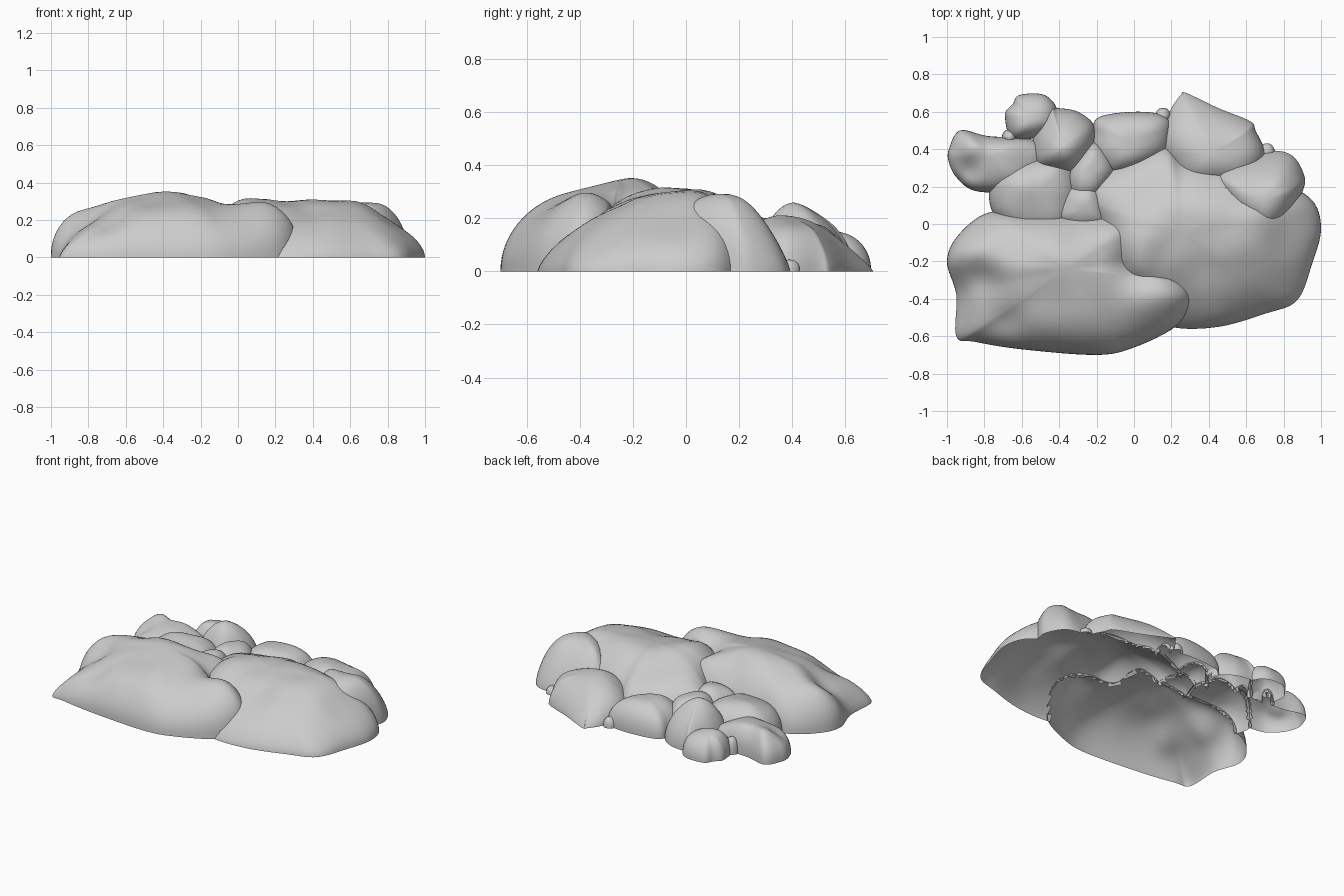
import bpy, bmesh, math
from mathutils import Vector, noise
from mathutils.bvhtree import BVHTree

rocks = []


def smooth_loop(pts, steps):
    """Closed Catmull-Rom curve through the footprint points."""
    n, out = len(pts), []
    for i in range(n):
        p0, p1, p2, p3 = (Vector(pts[(i + k) % n]) for k in (-1, 0, 1, 2))
        for j in range(steps):
            t = j / steps
            out.append(0.5 * (2 * p1 + (p2 - p0) * t
                              + (2 * p0 - 5 * p1 + 4 * p2 - p3) * t * t
                              + (3 * p1 - p0 - 3 * p2 + p3) * t ** 3))
    return out


def rock(name, peak, pts, power=0.85, bumps=(), rings=20, steps=8, rough=0.025):
    """Open boulder: footprint rings shrinking to a peak (x, y, z).
    A third value on a footprint point sets its slope: low = steep, high = sloping."""
    loop = smooth_loop([(p[0], p[1], p[2] if len(p) > 2 else power) for p in pts], steps)
    c = Vector(peak[:2])
    bm = bmesh.new()

    def vert(p, rise):
        z = peak[2] * rise
        for bx, by, r, dz in bumps:
            z += rise * dz * math.exp(-((p.x - bx) ** 2 + (p.y - by) ** 2) / r ** 2)
        z += rise * rough * noise.noise(Vector((p.x * 5, p.y * 5, peak[0] * 9)))
        return bm.verts.new((p.x, p.y, max(z, 0)))

    prev = None
    for k in range(rings):
        t = k / rings
        a = t * math.pi / 2
        ring = []
        for q in loop:
            pw = q.z + (power - q.z) * t * t
            ring.append(vert(c + (q.xy - c) * math.cos(a) ** pw, math.sin(a) ** pw))
        if prev:
            for i in range(len(ring)):
                j = (i + 1) % len(ring)
                bm.faces.new((prev[i], prev[j], ring[j], ring[i]))
        prev = ring
    top = vert(c, 1)
    for i in range(len(prev)):
        bm.faces.new((prev[i], prev[(i + 1) % len(prev)], top))
    bmesh.ops.recalc_face_normals(bm, faces=bm.faces)
    if sum(f.normal.z for f in bm.faces) < 0:
        bmesh.ops.reverse_faces(bm, faces=bm.faces)
    rocks.append((name, bm, BVHTree.FromBMesh(bm)))


# Two large boulders
rock("front_left_boulder", (-0.36, -0.24, 0.325),
     [(-0.95, -0.6, 1.4), (-0.95, -0.38, 1.2), (-1, -0.2, 0.8), (-0.94, -0.06, 0.85),
      (-0.78, 0.06), (-0.55, 0.06), (-0.25, 0.06), (0, 0.05), (0.07, -0.06),
      (0.12, -0.2), (0.22, -0.28, 0.75), (0.29, -0.32, 0.65), (0.31, -0.42, 0.6),
      (0.22, -0.55, 0.75), (0, -0.66), (-0.2, -0.7), (-0.6, -0.67, 1), (-0.85, -0.63, 1.25)], 0.95,
     [(0.17, -0.42, 0.12, 0.045), (-0.9, -0.12, 0.11, 0.05), (-0.82, -0.29, 0.1, -0.06),
      (-0.68, -0.53, 0.1, -0.06), (-0.5, -0.17, 0.12, 0.03), (-0.27, -0.17, 0.12, 0.02),
      (0, -0.23, 0.1, -0.06), (-0.08, -0.05, 0.08, 0.02)])
rock("right_boulder", (0.25, -0.04, 0.3),
     [(0.2, -0.55, 1.4), (0.45, -0.55, 1.3), (0.7, -0.48, 1.25), (0.87, -0.41, 1.25),
      (0.95, -0.22, 1.1), (1, -0.02, 1.1), (0.94, 0.14, 1), (0.72, 0.24), (0.45, 0.32),
      (0.27, 0.35), (0.16, 0.42), (0, 0.37), (-0.24, 0.25), (-0.29, 0.15), (-0.2, 0, 0.8),
      (-0.14, -0.24, 0.8), (0.02, -0.45, 1.2)], 0.95,
     [(0.03, -0.08, 0.15, 0.04), (0.03, -0.25, 0.09, 0.04), (0.65, -0.02, 0.2, 0.045),
      (0.36, -0.28, 0.14, -0.03), (0.05, 0.22, 0.12, -0.02)])

# Medium rocks along the back right
rock("right_rock", (0.69, 0.12, 0.3),
     [(0.42, 0.25), (0.52, 0.06), (0.7, -0.07), (0.82, 0.02), (0.9, 0.17),
      (0.91, 0.26, 1.1), (0.84, 0.37, 1.35), (0.7, 0.39, 1.4), (0.5, 0.34, 1.1)], 0.9)
rock("back_right_rock", (0.42, 0.38, 0.205),
     [(0.15, 0.47), (0.19, 0.6, 1.2), (0.25, 0.69, 1.6), (0.28, 0.7, 1.6), (0.45, 0.62, 1.3),
      (0.62, 0.55, 1.15), (0.65, 0.5), (0.7, 0.36), (0.6, 0.22), (0.3, 0.2), (0.17, 0.35)], 0.9)
rock("back_middle_rock", (-0.02, 0.44, 0.18),
     [(-0.22, 0.48), (-0.19, 0.57), (0, 0.6), (0.16, 0.58), (0.2, 0.5),
      (0.15, 0.36), (-0.1, 0.26), (-0.22, 0.34)], 0.85)

# Small rocks clustered at the back left
rock("tall_small_rock", (-0.38, 0.41, 0.25),
     [(-0.54, 0.46), (-0.46, 0.62), (-0.41, 0.62), (-0.3, 0.6), (-0.21, 0.52), (-0.22, 0.38),
      (-0.33, 0.27), (-0.52, 0.3)], 1.1)
rock("back_small_rock", (-0.55, 0.57, 0.15),
     [(-0.69, 0.58), (-0.65, 0.64), (-0.61, 0.69), (-0.48, 0.69), (-0.41, 0.61), (-0.43, 0.5),
      (-0.64, 0.45)], 0.9)
rock("left_small_rock", (-0.78, 0.36, 0.17),
     [(-0.99, 0.4), (-0.93, 0.5), (-0.78, 0.47), (-0.54, 0.45), (-0.46, 0.36),
      (-0.54, 0.2), (-0.7, 0.17), (-0.86, 0.18), (-0.95, 0.25), (-0.99, 0.33)], 0.85,
     [(-0.9, 0.28, 0.07, -0.04), (-0.88, 0.41, 0.07, 0.03)])
rock("inner_left_rock", (-0.53, 0.17, 0.21),
     [(-0.77, 0.22), (-0.68, 0.32), (-0.52, 0.36), (-0.35, 0.34), (-0.28, 0.15),
      (-0.36, -0.04), (-0.6, -0.06), (-0.75, 0.05)], 0.95)
rock("inner_middle_rock", (-0.24, 0.28, 0.2),
     [(-0.36, 0.22), (-0.32, 0.34), (-0.22, 0.44), (-0.14, 0.39), (-0.1, 0.27),
      (-0.2, 0.13), (-0.32, 0.12)], 0.8)
rock("wedge_rock", (-0.27, 0.08, 0.2),
     [(-0.43, 0.03), (-0.36, 0.2), (-0.2, 0.22), (-0.12, 0), (-0.28, -0.05)], 0.8)

# Pebbles filling the gaps
for n, (x, y, h) in enumerate([(-0.665, 0.465, 0.1), (0.155, 0.58, 0.06), (0.71, 0.39, 0.05)]):
    r = 0.042
    rock(f"pebble_{n + 1}", (x, y, h),
         [(x + r * math.cos(k * math.pi / 3), y + r * math.sin(k * math.pi / 3))
          for k in range(6)], 0.85, rings=8, steps=4, rough=0.01)

# Trim the walls buried inside neighbouring rocks, then make the objects
for name, bm, own in rocks:
    buried = []
    for f in bm.faces:
        p = f.calc_center_median()
        for _, _, tree in rocks:
            if tree is not own:
                hit = tree.ray_cast(p, Vector((0, 0, 1)))
                if hit[0] and hit[3] > 0.015 and tree.find_nearest(p)[3] > 0.015:
                    buried.append(f)
                    break
    bmesh.ops.delete(bm, geom=buried, context='FACES')
    for f in bm.faces:
        f.smooth = True
    me = bpy.data.meshes.new(name)
    bm.to_mesh(me)
    bm.free()
    bpy.context.collection.objects.link(bpy.data.objects.new(name, me))
